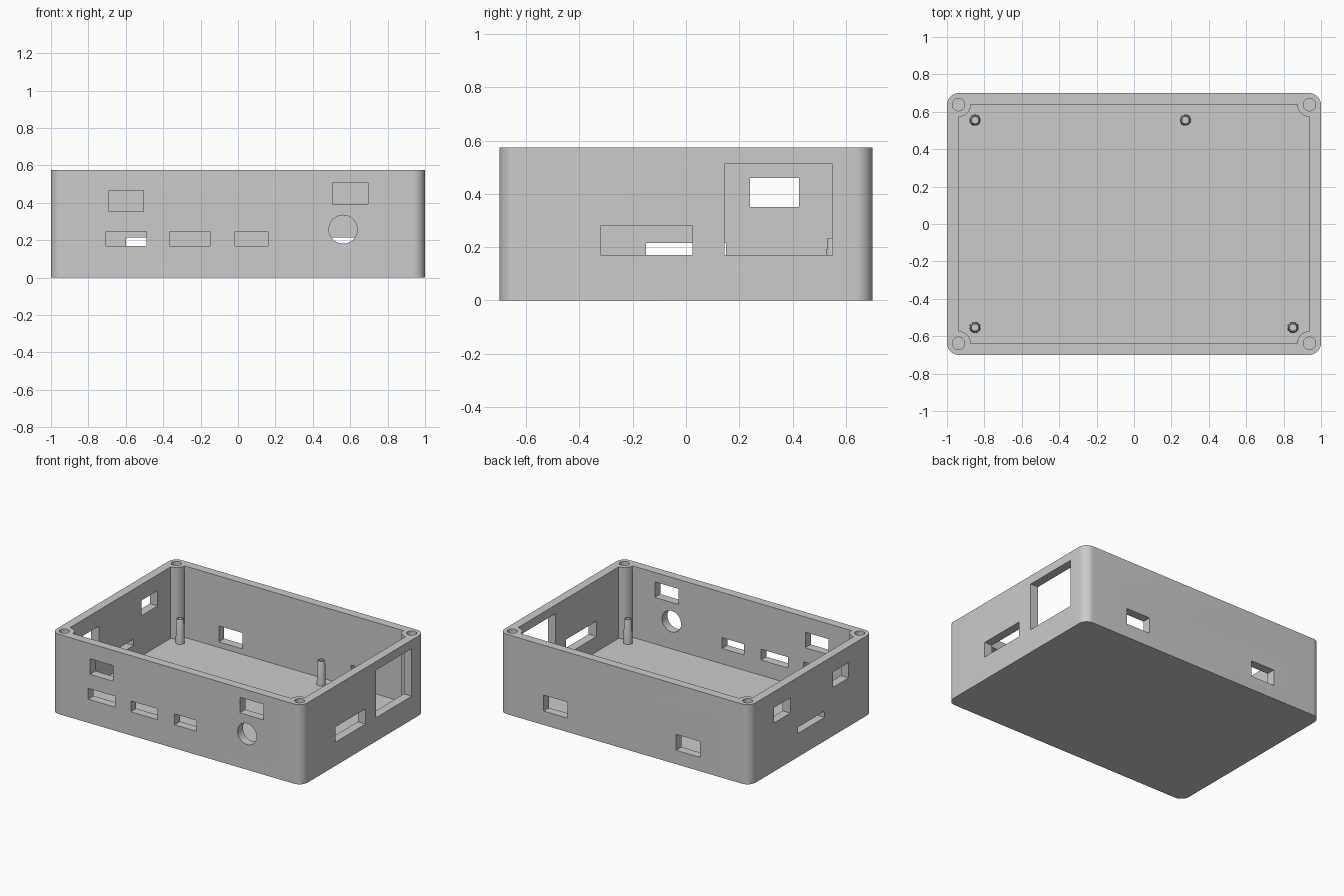
import bpy
import bmesh
from math import sin, cos, pi
from mathutils import Matrix, Vector

cube = bpy.data.objects.get("Cube")
if cube:
    bpy.data.objects.remove(cube, do_unlink=True)

HX, HY, HEIGHT = 1.0, 0.7, 0.575     # outer half sizes and height
WALL, FLOOR = 0.062, 0.06
IX, IY = HX - WALL, HY - WALL        # inner half sizes, also the screw centres
BOSS, SCREW = 0.065, 0.033

grey = bpy.data.materials.new("plain grey")
grey.use_nodes = True
grey.diffuse_color = (0.6, 0.6, 0.6, 1)
grey.node_tree.nodes["Principled BSDF"].inputs["Base Color"].default_value = (0.6, 0.6, 0.6, 1)


def make_object(name, bm):
    bmesh.ops.recalc_face_normals(bm, faces=bm.faces)
    mesh = bpy.data.meshes.new(name)
    bm.to_mesh(mesh)
    bm.free()
    mesh.materials.append(grey)
    obj = bpy.data.objects.new(name, mesh)
    bpy.context.collection.objects.link(obj)
    return obj


def activate(obj):
    bpy.ops.object.select_all(action='DESELECT')
    obj.select_set(True)
    bpy.context.view_layer.objects.active = obj


def arc(cx, cy, r, start, end, steps=12):
    angles = [start + (end - start) * i / steps for i in range(steps + 1)]
    return [(cx + r * cos(a), cy + r * sin(a)) for a in angles]


def prism(bm, points, z0, z1):
    face = bm.faces.new([bm.verts.new((x, y, z0)) for x, y in points])
    moved = bmesh.ops.extrude_face_region(bm, geom=[face])["geom"]
    verts = [v for v in moved if isinstance(v, bmesh.types.BMVert)]
    bmesh.ops.translate(bm, verts=verts, vec=(0, 0, z1 - z0))


def box(bm, x0, x1, y0, y1, z0, z1):
    prism(bm, [(x0, y0), (x1, y0), (x1, y1), (x0, y1)], z0, z1)


def cylinder(bm, centre, r, depth, turn=Matrix()):
    bmesh.ops.create_cone(bm, cap_ends=True, segments=48, radius1=r, radius2=r,
                          depth=depth, matrix=Matrix.Translation(centre) @ turn)


def cut(target, bm, name):
    cutter = make_object(name, bm)
    cutter.hide_render = True
    activate(target)
    mod = target.modifiers.new(name, 'BOOLEAN')
    mod.operation = 'DIFFERENCE'
    mod.solver = 'EXACT'
    mod.object = cutter
    bpy.ops.object.modifier_apply(modifier=mod.name)
    bpy.data.objects.remove(cutter, do_unlink=True)


# Outer body, and a cavity that leaves round screw posts in its corners
outline, cavity = [], []
for i, (sx, sy) in enumerate([(1, 1), (-1, 1), (-1, -1), (1, -1)]):
    a = i * pi / 2
    outline += arc(sx * (HX - BOSS), sy * (HY - BOSS), BOSS, a, a + pi / 2)
    cavity += arc(sx * IX, sy * IY, BOSS, a + 3 * pi / 2, a + pi)
bm = bmesh.new()
prism(bm, outline, 0, HEIGHT)
body = make_object("enclosure_body", bm)

bm = bmesh.new()
prism(bm, cavity, FLOOR, HEIGHT + 0.1)
cut(body, bm, "cavity_cutter")

# Port openings: start, end, bottom, top along each wall
front_ports = [(-0.69, -0.505, 0.353, 0.465), (-0.705, -0.49, 0.17, 0.248),
               (-0.365, -0.15, 0.17, 0.248), (-0.015, 0.16, 0.17, 0.248),
               (0.505, 0.695, 0.395, 0.507)]
back_ports = [(-0.6, -0.41, 0.1, 0.215), (0.455, 0.645, 0.1, 0.215)]
right_ports = [(-0.32, 0.025, 0.17, 0.28), (0.145, 0.55, 0.17, 0.513)]
left_ports = [(0.24, 0.425, 0.35, 0.46), (-0.15, 0.15, 0.17, 0.215),
              (-0.425, -0.245, 0.35, 0.46)]
IN, OUT = WALL + 0.02, 0.05
bm = bmesh.new()
for a, b, z0, z1 in front_ports:
    box(bm, a, b, -HY - OUT, -HY + IN, z0, z1)
for a, b, z0, z1 in back_ports:
    box(bm, a, b, HY - IN, HY + OUT, z0, z1)
for a, b, z0, z1 in right_ports:
    box(bm, HX - IN, HX + OUT, a, b, z0, z1)
for a, b, z0, z1 in left_ports:
    box(bm, -HX - OUT, -HX + IN, a, b, z0, z1)
cylinder(bm, Vector((0.562, -HY, 0.258)), 0.076, 0.2, Matrix.Rotation(pi / 2, 4, 'X'))
cut(body, bm, "port_cutter")

# Screw holes in the corner posts
bm = bmesh.new()
for sx in (-1, 1):
    for sy in (-1, 1):
        cylinder(bm, Vector((sx * IX, sy * IY, HEIGHT)), SCREW, 0.5)
cut(body, bm, "screw_cutter")
activate(body)
bpy.ops.object.shade_smooth_by_angle()

# Hollow board standoffs on the floor
profile = [(0, 0.05), (0.03, 0.05), (0.026, 0.225), (0.022, 0.235),
           (0.017, 0.235), (0.017, 0.1), (0, 0.1)]
places = {"back_left": (0.275, 0.555), "back_right": (-0.85, 0.555),
          "front_right": (-0.85, -0.553), "front_left": (0.85, -0.553)}
for place, (x, y) in places.items():
    bm = bmesh.new()
    verts = [bm.verts.new((r, 0, z)) for r, z in profile]
    edges = [bm.edges.new(pair) for pair in zip(verts, verts[1:])]
    bmesh.ops.spin(bm, geom=verts + edges, cent=(0, 0, 0), axis=(0, 0, 1),
                   angle=2 * pi, steps=32, use_duplicate=False)
    bmesh.ops.remove_doubles(bm, verts=bm.verts, dist=0.0001)
    standoff = make_object("standoff_" + place, bm)
    standoff.location = (x, y, 0)
    activate(standoff)
    bpy.ops.object.shade_smooth_by_angle()
